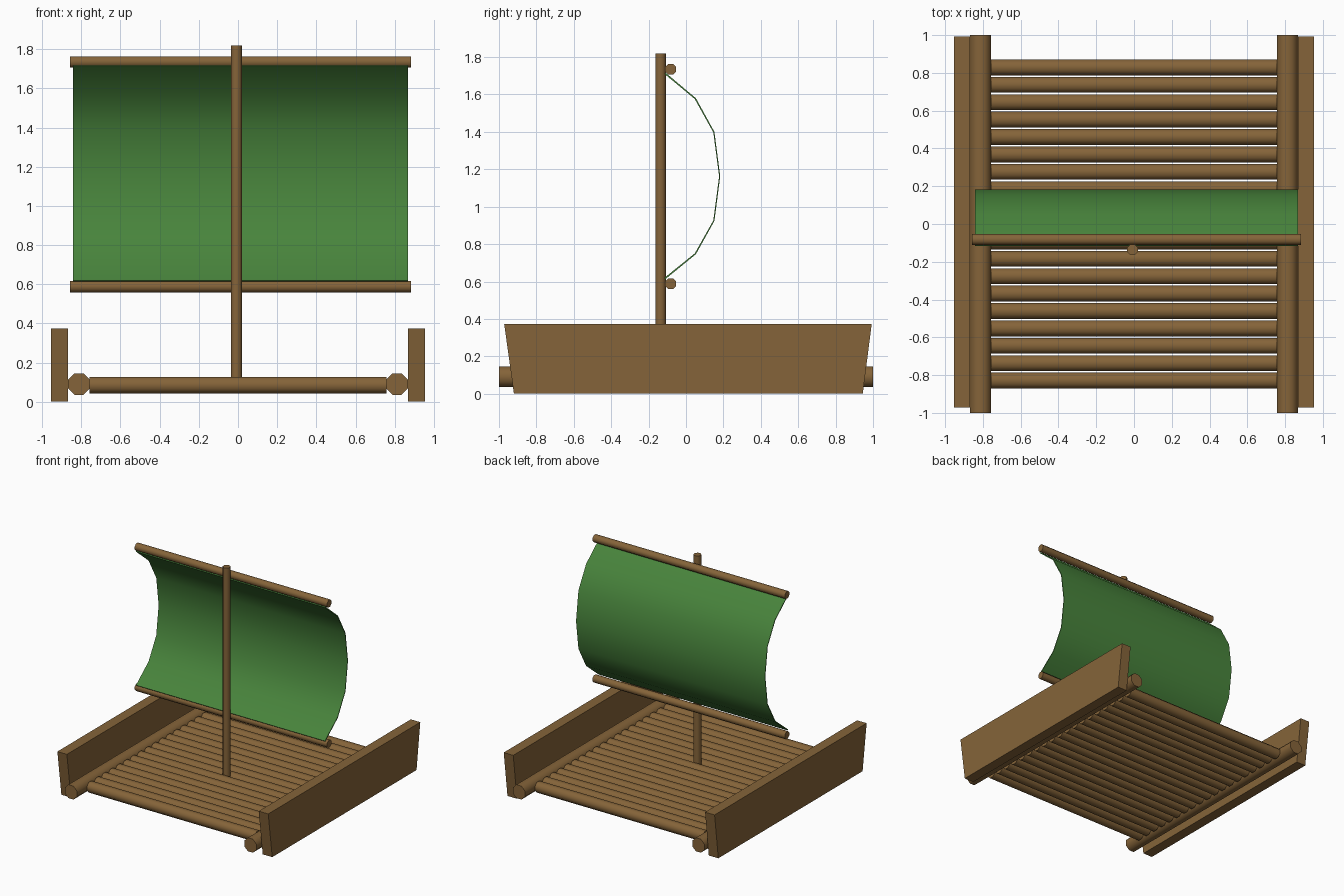
import bpy, bmesh, math
from mathutils import Matrix

if "Cube" in bpy.data.objects:
    bpy.data.objects.remove(bpy.data.objects["Cube"])


def material(name, rgb):
    m = bpy.data.materials.new(name)
    m.diffuse_color = (*rgb, 1)
    m.use_nodes = True
    m.node_tree.nodes["Principled BSDF"].inputs["Base Color"].default_value = m.diffuse_color
    return m


WOOD = material("brown wood", (0.235, 0.127, 0.041))
GREEN = material("green cloth", (0.065, 0.231, 0.045))


def finish(name, bm, mat, smooth=None):
    bmesh.ops.recalc_face_normals(bm, faces=bm.faces[:])
    me = bpy.data.meshes.new(name)
    bm.to_mesh(me)
    bm.free()
    me.materials.append(mat)
    ob = bpy.data.objects.new(name, me)
    bpy.context.collection.objects.link(ob)
    if smooth:
        bpy.ops.object.select_all(action='DESELECT')
        ob.select_set(True)
        bpy.context.view_layer.objects.active = ob
        bpy.ops.object.shade_smooth_by_angle(angle=math.radians(smooth))
    return ob


def log(name, axis, center, half_width, length):
    """Eight-sided pole with flat sides facing the main axes."""
    bm = bmesh.new()
    turn = {'X': Matrix.Rotation(math.pi / 2, 4, 'Y'),
            'Y': Matrix.Rotation(math.pi / 2, 4, 'X'),
            'Z': Matrix.Identity(4)}[axis]
    r = half_width / math.cos(math.pi / 8)
    bmesh.ops.create_cone(bm, cap_ends=True, segments=8, radius1=r, radius2=r,
                          depth=length,
                          matrix=Matrix.Translation(center) @ turn @ Matrix.Rotation(math.pi / 8, 4, 'Z'))
    return finish(name, bm, WOOD, 60)


def extrude_x(name, profile, x0, x1, mat, smooth=None):
    """Closed y-z profile extruded along x."""
    bm = bmesh.new()
    a = [bm.verts.new((x0, y, z)) for y, z in profile]
    b = [bm.verts.new((x1, y, z)) for y, z in profile]
    bm.faces.new(a)
    bm.faces.new(b)
    for i in range(len(a)):
        j = (i + 1) % len(a)
        bm.faces.new((a[i], a[j], b[j], b[i]))
    return finish(name, bm, mat, smooth)


# Deck logs
COUNT = 19
for i in range(COUNT):
    y = -0.829 + i * 1.658 / (COUNT - 1)
    log(f"deck_log_{i + 1}", 'X', (0, y, 0.084), 0.042, 1.516)

# Long side logs and slanted-end side boards
BOARD = [(-0.92, 0), (0.945, 0), (0.993, 0.373), (-0.972, 0.373)]
for side, s in (("left", -1), ("right", 1)):
    log(f"{side}_side_log", 'Y', (s * 0.812, 0, 0.09), 0.055, 2.0)
    extrude_x(f"{side}_side_board", BOARD, s * 0.868, s * 0.954, WOOD)

# Mast and the two sail poles
log("mast", 'Z', (-0.008, -0.136, 0.955), 0.028, 1.73)
for name, z in (("upper_sail_pole", 1.735), ("lower_sail_pole", 0.588)):
    log(name, 'X', (0.013, -0.082, z), 0.029, 1.74)

# Billowing sail: thin curved sheet
OUTER = [(-0.110, 0.613), (0.053, 0.746), (0.152, 0.924), (0.183, 1.162),
         (0.152, 1.400), (0.053, 1.580), (-0.110, 1.717)]
T = 0.006
inner = [(y - T, z + T * (1.162 - z) / 0.55) for y, z in OUTER]
extrude_x("sail", OUTER + inner[::-1], -0.842, 0.867, GREEN, 40)
